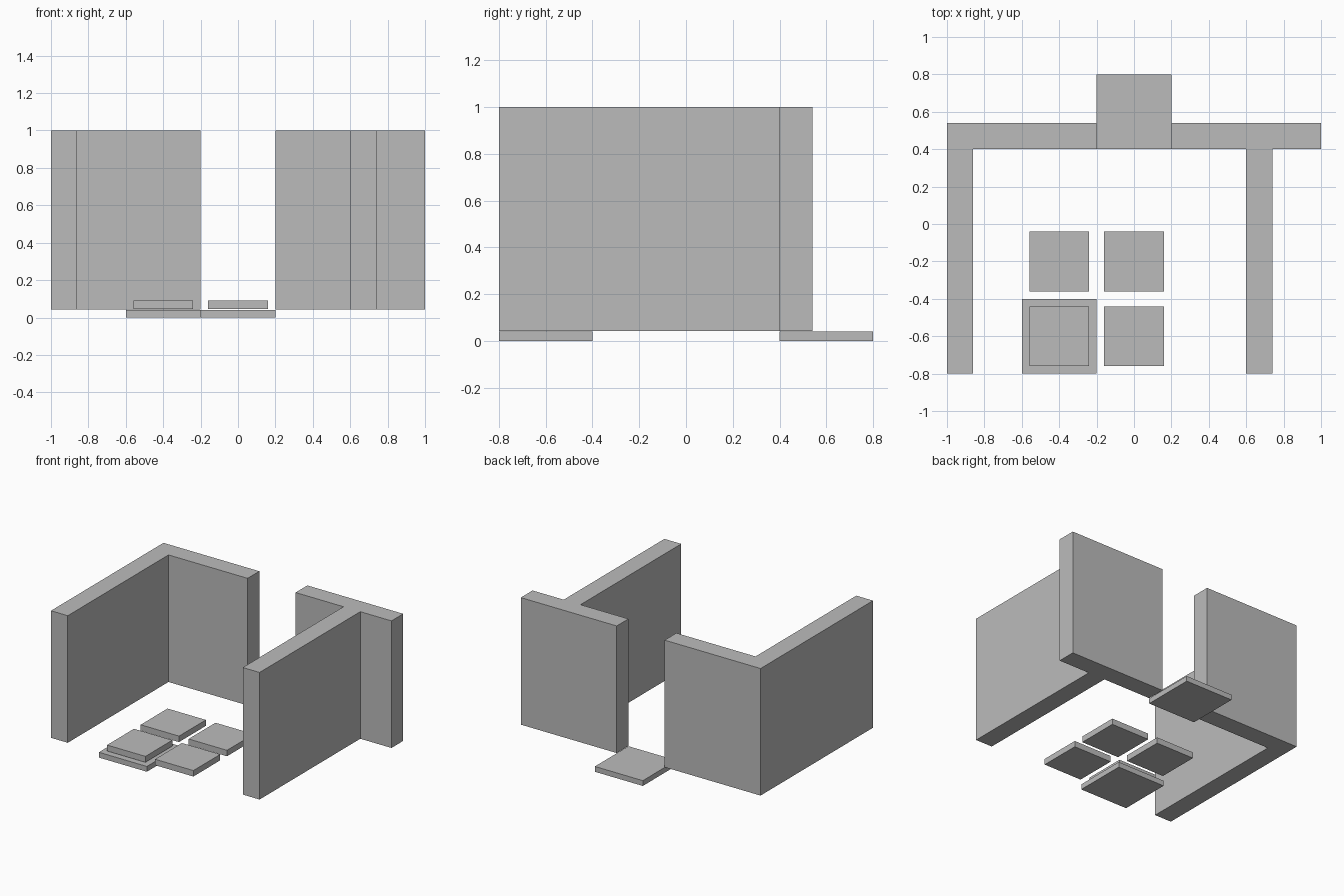
import bpy
import bmesh
from mathutils import Matrix, Vector

if "Cube" in bpy.data.objects:
    bpy.data.objects.remove(bpy.data.objects["Cube"])

# One plain grey for everything
grey = bpy.data.materials.new("plain grey")
grey.diffuse_color = (0.5, 0.5, 0.5, 1)
grey.use_nodes = True
grey.node_tree.nodes["Principled BSDF"].inputs["Base Color"].default_value = grey.diffuse_color


def box(name, low, high):
    """Axis-aligned box between two corners."""
    low, high = Vector(low), Vector(high)
    bm = bmesh.new()
    bmesh.ops.create_cube(bm, size=1, matrix=Matrix.Diagonal((*(high - low), 1)))
    mesh = bpy.data.meshes.new(name)
    bm.to_mesh(mesh)
    bm.free()
    mesh.materials.append(grey)
    obj = bpy.data.objects.new(name, mesh)
    obj.location = (low + high) / 2
    bpy.context.collection.objects.link(obj)


def wall(name, outline):
    """Upright wall extruded from a floor plan outline."""
    bm = bmesh.new()
    face = bm.faces.new([bm.verts.new((x, y, FLOOR)) for x, y in outline])
    top = bmesh.ops.extrude_face_region(bm, geom=[face], use_keep_orig=True)["geom"]
    bmesh.ops.translate(bm, vec=(0, 0, 1 - FLOOR),
                        verts=[v for v in top if isinstance(v, bmesh.types.BMVert)])
    bmesh.ops.recalc_face_normals(bm, faces=bm.faces)
    mesh = bpy.data.meshes.new(name)
    bm.to_mesh(mesh)
    bm.free()
    mesh.materials.append(grey)
    bpy.context.collection.objects.link(bpy.data.objects.new(name, mesh))


FLOOR = 0.042  # underside of the walls

# L-shaped left wall and T-shaped right wall, with a doorway between them
wall("left_wall", [(-1, -0.8), (-0.86, -0.8), (-0.86, 0.4),
                   (-0.2, 0.4), (-0.2, 0.54), (-1, 0.54)])
wall("right_wall", [(0.6, -0.8), (0.74, -0.8), (0.74, 0.4), (1, 0.4),
                    (1, 0.54), (0.2, 0.54), (0.2, 0.4), (0.6, 0.4)])

# Floor slabs: one inside at the front, one behind the doorway
box("front_slab", (-0.6, -0.8, 0), (-0.2, -0.4, 0.04))
box("doorway_slab", (-0.2, 0.4, 0), (0.2, 0.8, 0.04))

# Two by two raised tiles
for x in (-0.4, 0):
    for y in (-0.6, -0.2):
        box("tile", (x - 0.16, y - 0.16, 0.045), (x + 0.16, y + 0.16, 0.09))
